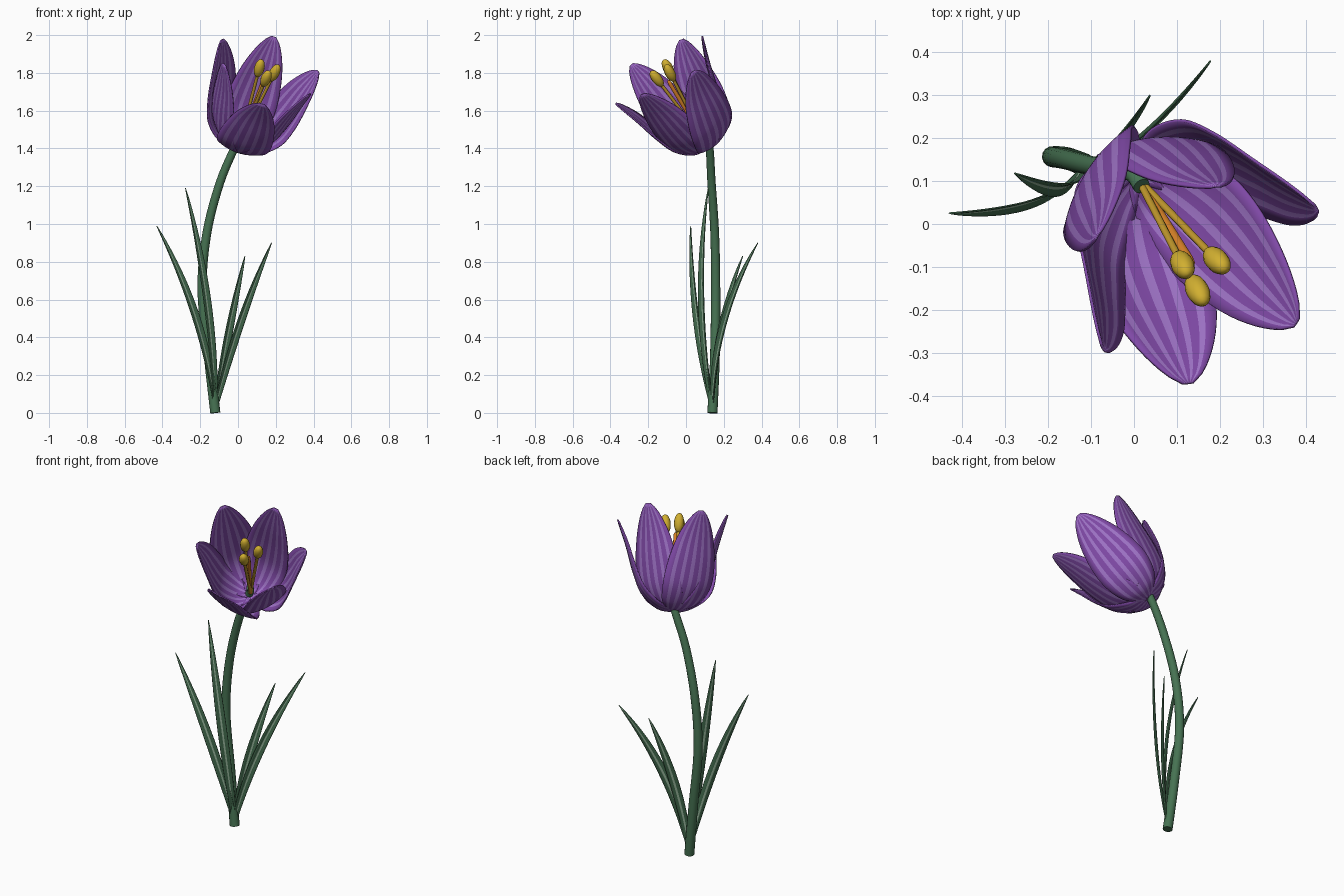
import bpy, bmesh, math
from mathutils import Vector as V, Quaternion

if "Cube" in bpy.data.objects:
    bpy.data.objects.remove(bpy.data.objects["Cube"])


def material(name, rgb):
    m = bpy.data.materials.new(name)
    m.diffuse_color = (*rgb, 1)
    m.use_nodes = True
    m.node_tree.nodes["Principled BSDF"].inputs["Base Color"].default_value = m.diffuse_color
    return m


PURPLE = material("petal purple", (0.212, 0.066, 0.38))
LILAC = material("petal stripe lilac", (0.34, 0.17, 0.56))
STEM = material("stem green", (0.062, 0.17, 0.085))
LEAF = material("leaf green", (0.052, 0.138, 0.071))
RIB = material("leaf midrib pale green", (0.28, 0.42, 0.30))
YELLOW = material("pollen yellow", (0.64, 0.43, 0.03))
GOLD = material("filament gold", (0.54, 0.32, 0.026))
ORANGE = material("style orange", (0.68, 0.22, 0.02))


def spline(pts, n):
    """Smooth path through pts, sampled at n + 1 even parameters."""
    p = [V(q) for q in pts]
    p = [2 * p[0] - p[1]] + p + [2 * p[-1] - p[-2]]
    segs = len(p) - 3
    out = []
    for i in range(n + 1):
        f = i / n * segs
        k = min(int(f), segs - 1)
        t = f - k
        a, b, c, d = p[k:k + 4]
        out.append(0.5 * (2 * b + (c - a) * t + (2 * a - 5 * b + 4 * c - d) * t * t
                          + (3 * b - a - 3 * c + d) * t ** 3))
    return out


def tangent(path, i):
    return (path[min(i + 1, len(path) - 1)] - path[max(i - 1, 0)]).normalized()


def finish(name, bm, mats, thickness=0):
    bmesh.ops.recalc_face_normals(bm, faces=bm.faces)
    me = bpy.data.meshes.new(name)
    bm.to_mesh(me)
    bm.free()
    for m in mats:
        me.materials.append(m)
    ob = bpy.data.objects.new(name, me)
    bpy.context.collection.objects.link(ob)
    if thickness:
        mod = ob.modifiers.new("thickness", 'SOLIDIFY')
        mod.thickness = thickness
        mod.offset = 0
    bpy.ops.object.select_all(action='DESELECT')
    ob.select_set(True)
    bpy.context.view_layer.objects.active = ob
    bpy.ops.object.shade_smooth_by_angle(angle=math.radians(50))
    return ob


def tube(name, path, radius, mat, sides=12):
    """Capped tube; radius is a function of 0..1 along the path."""
    bm = bmesh.new()
    rings = []
    n = len(path) - 1
    for i, p in enumerate(path):
        t = tangent(path, i)
        x = t.cross(V((0.35, 0.9, -0.2))).normalized()
        y = t.cross(x)
        r = radius(i / n)
        rings.append([bm.verts.new(p + r * (math.cos(a) * x + math.sin(a) * y))
                      for a in (k * math.tau / sides for k in range(sides))])
    for a, b in zip(rings, rings[1:]):
        for k in range(sides):
            bm.faces.new((a[k], a[k - 1], b[k - 1], b[k]))
    bm.faces.new(rings[0])
    bm.faces.new(rings[-1])
    return finish(name, bm, [mat])


def sheet(name, rows, colour_of, mats, thickness):
    """Grid of points with a colour chosen per column."""
    bm = bmesh.new()
    grid = [[bm.verts.new(p) for p in row] for row in rows]
    for a, b in zip(grid, grid[1:]):
        for j in range(len(a) - 1):
            bm.faces.new((a[j], a[j + 1], b[j + 1], b[j])).material_index = colour_of(j)
    return finish(name, bm, mats, thickness)


# Curved stem, ending inside the cup
tube("stem", spline([(-0.12, 0.14, 0), (-0.155, 0.153, 0.3), (-0.19, 0.157, 0.65), (-0.165, 0.152, 0.95),
                     (-0.095, 0.135, 1.22), (-0.01, 0.122, 1.42), (0.018, 0.088, 1.475)], 36),
     lambda t: 0.027 - 0.007 * t, STEM, 14)

# Flower frame: base point, tilted axis and the direction of the rear petal
BASE = V((0, 0.12, 1.405))
AXIS = V((0.311, -0.492, 0.813)).normalized()
REAR = V((0.065, 0.863, 0.498))
REAR = (REAR - REAR.dot(AXIS) * AXIS).normalized()

# Unit petal profile: distance from axis, height along axis
PROFILE = [(0, 0), (0.29, 0.045), (0.555, 0.2), (0.71, 0.43), (0.845, 0.72), (1, 1)]

# Column borders across a petal; every second band is a stripe
half = [0.08, 0.28, 0.42, 0.63, 0.77, 1.0]
BORDERS = [-s for s in reversed(half)] + half


def petal(name, angle, reach, height, width):
    out = Quaternion(AXIS, angle) @ REAR
    side = AXIS.cross(out)
    rows = []
    n = 32
    path = spline([(r * reach, a * height, 0) for r, a in PROFILE], n)
    for i, p in enumerate(path):
        f = i / n
        w = width * max(math.sin(math.pi * (0.015 + 0.979 * f)), 0) ** 0.6
        cup = 0.24 - 0.12 * f                  # flatter towards the tip
        t = tangent(path, i)
        normal = t.y * out - t.x * AXIS        # faces away from the axis
        centre = BASE + p.x * out + p.y * AXIS
        rows.append([centre + s * w * side - cup * w * s * s * normal for s in BORDERS])
    sheet(name, rows, lambda j: 1 if j % 2 else 0, [PURPLE, LILAC], 0.007)


# Petals in order around the axis: reach and height of each tip
TIPS = [(0.277, 0.552), (0.315, 0.50), (0.275, 0.52), (0.302, 0.468), (0.28, 0.536), (0.308, 0.51)]
for k, (reach, height) in enumerate(TIPS):
    kind = "outer" if k % 2 else "inner"
    petal(f"{kind}_petal_{k // 2 + 1}", -k * math.pi / 3, reach, height, 0.145 if k % 2 else 0.137)

# Three stamens: slim filaments carrying plump pollen heads
for k, tip in enumerate([(0.113, -0.095, 1.825), (0.193, -0.085, 1.80), (0.148, -0.155, 1.77)]):
    head = V(tip)
    start = BASE + 0.04 * AXIS + 0.012 * (head - BASE - AXIS * 0.47)
    d = (head - start).normalized()
    tube(f"filament_{k + 1}", spline([start, (start + head) / 2, head], 8), lambda t: 0.009, GOLD, 8)
    tube(f"pollen_head_{k + 1}", [head + d * (0.052 * math.cos(math.pi * (1 - q / 10))) for q in range(11)],
         lambda t: 0.002 + 0.025 * math.sin(math.pi * t), YELLOW, 12)

# Central style, rounded at its end
tube("style", [BASE + a * AXIS for a in (0.04, 0.2, 0.41, 0.43, 0.437)],
     lambda t: 0.011 if t < 0.7 else (0.009 if t < 0.9 else 0.004), ORANGE, 10)

# Narrow, lightly folded leaves with a pale midrib: (bend control point, tip)
ROOT = V((-0.12, 0.14, 0.03))
FACING = V((0.62, -0.78, 0))
LEAVES = [((-0.185, 0.035, 0.52), (-0.43, 0.025, 0.99)),
          ((-0.143, 0.045, 0.62), (-0.278, 0.118, 1.19)),
          ((-0.063, 0.16, 0.435), (0.037, 0.3, 0.83)),
          ((-0.015, 0.15, 0.48), (0.178, 0.38, 0.9))]
for k, (c, tip) in enumerate(LEAVES):
    c, tip = V(c), V(tip)
    n = 20
    path = [(1 - t) ** 2 * ROOT + 2 * t * (1 - t) * c + t * t * tip for t in (i / n for i in range(n + 1))]
    rows = []
    for i, p in enumerate(path):
        f = i / n
        w = 0.001 + 0.024 * math.sin(math.pi * (0.12 + 0.88 * f)) ** 0.8 if i < n else 0.001
        t = tangent(path, i)
        side = t.cross(FACING).normalized()
        front = side.cross(t)
        rows.append([p + s * w * side + 0.4 * abs(s) * w * front for s in (-1, -0.6, -0.2, 0.2, 0.6, 1)])
    sheet(f"leaf_{k + 1}", rows, lambda j: 1 if j == 2 else 0, [LEAF, RIB], 0.004)
